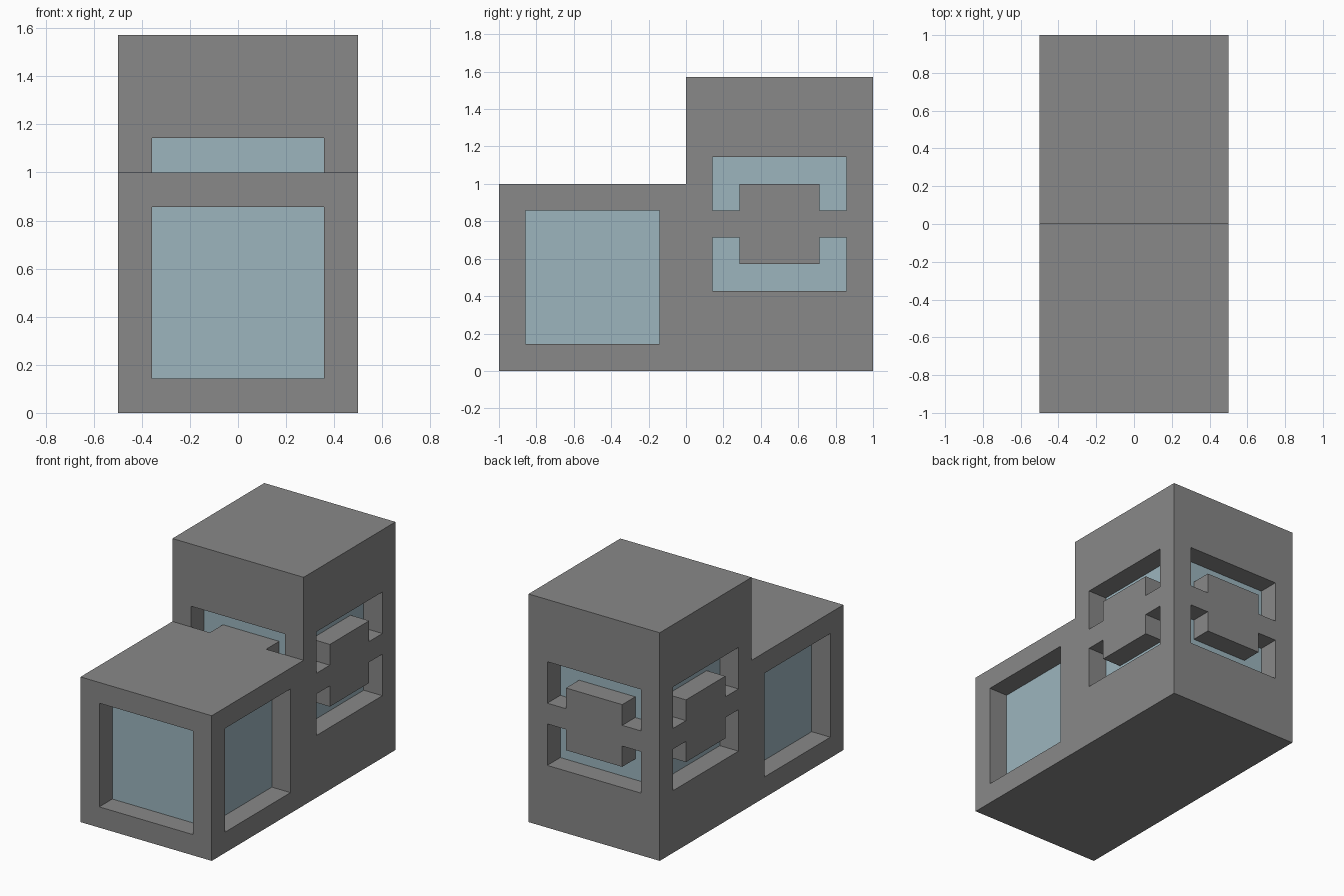
import bpy
import bmesh
from math import radians
from mathutils import Matrix, Vector

U = 1 / 7            # building module: walls and frames are one module thick
DEPTH = 0.142        # window recess depth, a hair under one module

old = bpy.data.objects.get("Cube")
if old:
    bpy.data.objects.remove(old, do_unlink=True)


def material(name, rgb):
    mat = bpy.data.materials.new(name)
    mat.use_nodes = True
    color = (*rgb, 1)
    mat.diffuse_color = color
    mat.node_tree.nodes["Principled BSDF"].inputs["Base Color"].default_value = color
    return mat


concrete = material("grey concrete", (0.246, 0.246, 0.246))
glass = material("pale blue glass", (0.333, 0.462, 0.515))


def add_object(name, bm):
    bmesh.ops.recalc_face_normals(bm, faces=bm.faces)
    mesh = bpy.data.meshes.new(name)
    bm.to_mesh(mesh)
    bm.free()
    obj = bpy.data.objects.new(name, mesh)
    bpy.context.collection.objects.link(obj)
    return obj


def add_opening(bm, outline, centre_y, turn):
    """Prism through the front wall of a unit-square block, turned to another side."""
    face = bm.faces.new([bm.verts.new((x * U, -0.6, z * U)) for x, z in outline])
    geom = bmesh.ops.extrude_face_region(bm, geom=[face])["geom"]
    verts = [v for v in geom if isinstance(v, bmesh.types.BMVert)]
    bmesh.ops.translate(bm, verts=verts, vec=(0, 0.1 + DEPTH, 0))
    place = Matrix.Translation((0, centre_y, 0)) @ Matrix.Rotation(radians(turn), 4, "Z")
    bmesh.ops.transform(bm, matrix=place, verts=list(set(verts) | set(face.verts)))


def block_with_windows(name, centre_y, height, outlines, turns):
    # Solid block
    bm = bmesh.new()
    bmesh.ops.create_cube(bm, size=1)
    bmesh.ops.scale(bm, verts=bm.verts, vec=(1, 1, height))
    bmesh.ops.translate(bm, verts=bm.verts, vec=(0, centre_y, height / 2))
    block = add_object(name, bm)

    # Cutter holding the openings of every windowed side
    bm = bmesh.new()
    for turn in turns:
        for outline in outlines:
            add_opening(bm, outline, centre_y, turn)
    cutter = add_object(name + "_cutter", bm)
    cutter.hide_render = True

    cut = block.modifiers.new("windows", "BOOLEAN")
    cut.operation = "DIFFERENCE"
    cut.solver = "EXACT"
    cut.object = cutter
    bpy.context.view_layer.update()
    evaluated = block.evaluated_get(bpy.context.evaluated_depsgraph_get())
    block.data = bpy.data.meshes.new_from_object(evaluated)
    block.modifiers.clear()
    bpy.data.objects.remove(cutter, do_unlink=True)

    # Glass is every outward face at the recess depth
    block.data.materials.clear()
    block.data.materials.append(concrete)
    block.data.materials.append(glass)
    axis = Vector((0, centre_y, 0))
    for poly in block.data.polygons:
        flat = Vector((poly.normal.x, poly.normal.y, 0))
        distance = flat.dot(poly.center - axis)
        poly.material_index = int(abs(distance - (0.5 - DEPTH)) < 0.005)
    return block


# Low front block: one square window on the front and on each side
square = [(-2.5, 1), (2.5, 1), (2.5, 6), (-2.5, 6)]
block_with_windows("front_block", -0.5, 7 * U, [square], (0, 90, 270))

# Rear tower: each side has a window behind a cross-shaped screen
upper = [(-2.5, 6), (-1.5, 6), (-1.5, 7), (1.5, 7),
         (1.5, 6), (2.5, 6), (2.5, 8), (-2.5, 8)]
lower = [(x, 11 - z) for x, z in upper]
block_with_windows("rear_tower", 0.5, 11 * U, [upper, lower], (0, 90, 180, 270))
